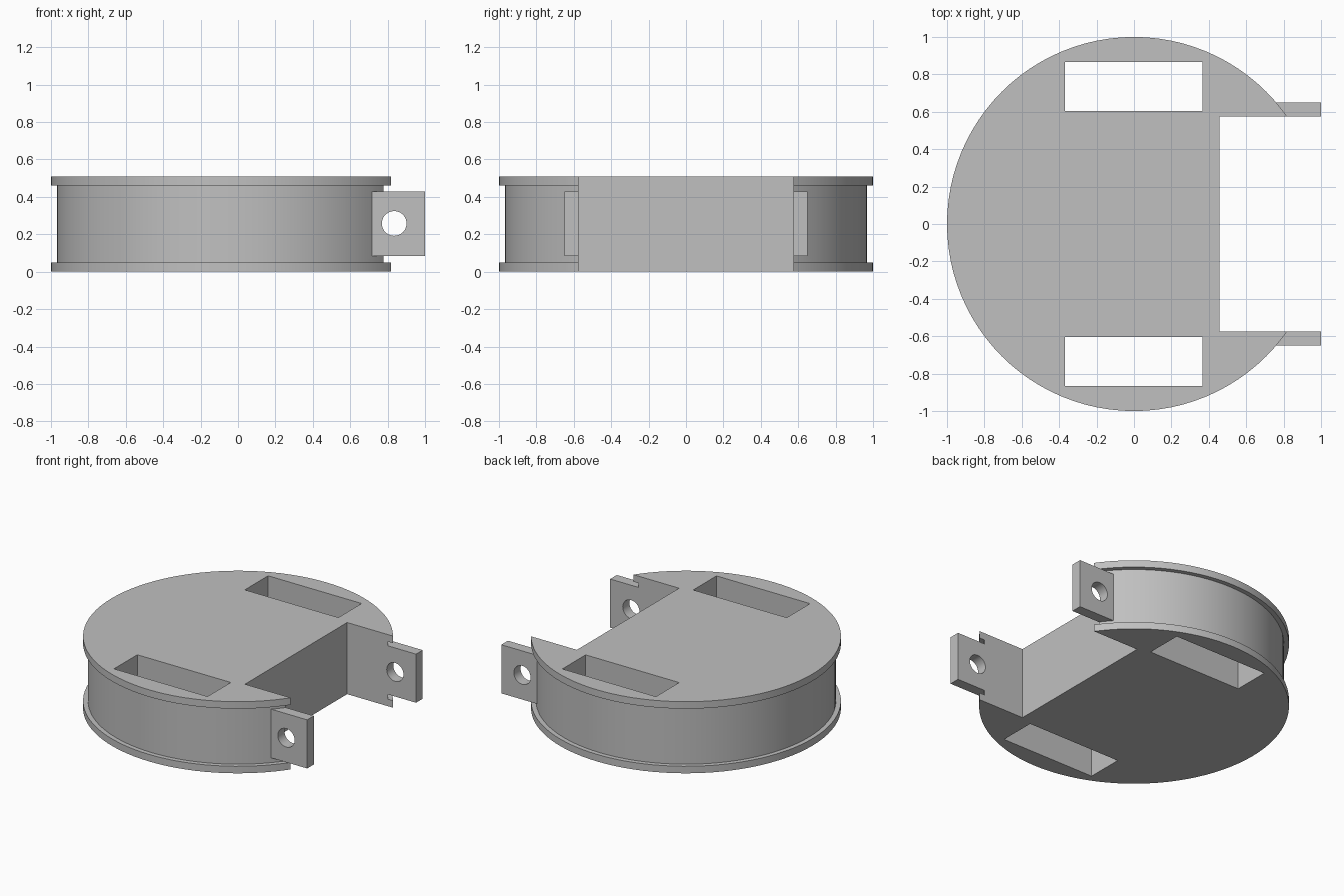
import bpy
import bmesh
from math import cos, sin, tau, pi, radians
from mathutils import Matrix

cube = bpy.data.objects.get("Cube")
if cube:
    bpy.data.objects.remove(cube, do_unlink=True)

HEIGHT = 0.51
SEGMENTS = 96

grey = bpy.data.materials.new("light grey")
grey.use_nodes = True
grey.diffuse_color = (0.53, 0.53, 0.53, 1)
grey.node_tree.nodes["Principled BSDF"].inputs["Base Color"].default_value = grey.diffuse_color


def make_object(name, bm):
    bmesh.ops.recalc_face_normals(bm, faces=bm.faces)
    mesh = bpy.data.meshes.new(name)
    bm.to_mesh(mesh)
    bm.free()
    mesh.materials.append(grey)
    obj = bpy.data.objects.new(name, mesh)
    bpy.context.collection.objects.link(obj)
    return obj


def box(name, low, high):
    bm = bmesh.new()
    bmesh.ops.create_cube(bm, size=1)
    for v in bm.verts:
        v.co = [(a + b) / 2 + c * (b - a) for a, b, c in zip(low, high, v.co)]
    return make_object(name, bm)


def lathe(name, profile):
    bm = bmesh.new()
    rings = [[bm.verts.new((r * cos(tau * i / SEGMENTS), r * sin(tau * i / SEGMENTS), z))
              for i in range(SEGMENTS)] for r, z in profile]
    for a, b in zip(rings, rings[1:]):
        for i in range(SEGMENTS):
            j = (i + 1) % SEGMENTS
            bm.faces.new((a[i], a[j], b[j], b[i]))
    bm.faces.new(rings[0])
    bm.faces.new(rings[-1])
    return make_object(name, bm)


def combine(target, other, operation):
    mod = target.modifiers.new(operation.lower(), "BOOLEAN")
    mod.operation = operation
    mod.solver = "EXACT"
    mod.object = other
    other.hide_render = True
    bpy.context.view_layer.objects.active = target
    bpy.ops.object.modifier_apply(modifier=mod.name)
    bpy.data.objects.remove(other, do_unlink=True)


# Round body with a rim at the top and bottom
body = lathe("grooved_body", [(1, 0), (1, 0.05), (0.968, 0.05),
                              (0.968, 0.46), (1, 0.46), (1, HEIGHT)])

# Rectangular bay in the side
combine(body, box("bay_cutter", (0.457, -0.575, -0.1), (1.2, 0.575, HEIGHT + 0.1)), "DIFFERENCE")

# Slots through the body and mounting tabs along the bay walls
for side in (-1, 1):
    y1, y2 = sorted((side * 0.605, side * 0.867))
    combine(body, box("slot_cutter", (-0.37, y1, -0.1), (0.367, y2, HEIGHT + 0.1)), "DIFFERENCE")
    y1, y2 = sorted((side * 0.575, side * 0.65))
    combine(body, box("tab", (0.7, y1, 0.084), (1, y2, 0.43)), "UNION")

# Pin hole through both tabs
bm = bmesh.new()
bmesh.ops.create_cone(bm, cap_ends=True, segments=48, radius1=0.066, radius2=0.066, depth=3,
                      matrix=Matrix.Translation((0.835, 0, 0.258)) @ Matrix.Rotation(pi / 2, 4, "X"))
combine(body, make_object("pin_hole_cutter", bm), "DIFFERENCE")

# Smooth round walls, sharp edges elsewhere
bpy.ops.object.select_all(action="DESELECT")
body.select_set(True)
bpy.context.view_layer.objects.active = body
bpy.ops.object.shade_smooth_by_angle(angle=radians(25))
